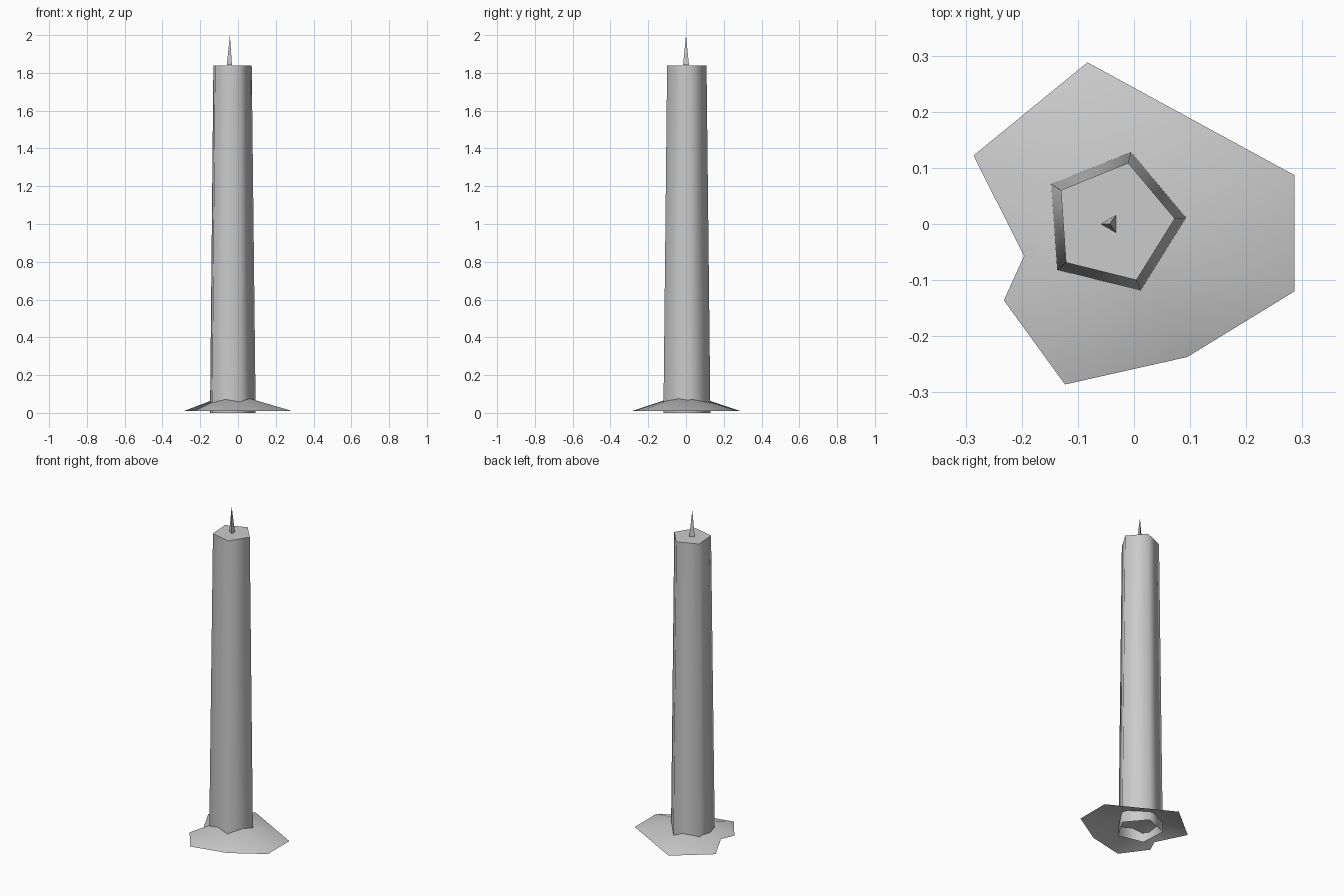
import bpy
import bmesh
import math

if "Cube" in bpy.data.objects:
    bpy.data.objects.remove(bpy.data.objects["Cube"])

CX, CY = -0.037, 0.002  # axis shared by candle, wick and wax pool


def ring(bm, sides, radius, z, turn, x=CX, y=CY):
    return [bm.verts.new((x + radius * math.cos(turn + i * math.tau / sides),
                          y + radius * math.sin(turn + i * math.tau / sides), z))
            for i in range(sides)]


def bridge(bm, low, high):
    n = len(low)
    for i in range(n):
        j = (i + 1) % n
        bm.faces.new((low[i], low[j], high[j], high[i]))


def fan(bm, rim, tip):
    for i in range(len(rim)):
        bm.faces.new((rim[i], rim[(i + 1) % len(rim)], tip))


def finish(name, bm, angle):
    mesh = bpy.data.meshes.new(name)
    bm.to_mesh(mesh)
    bm.free()
    obj = bpy.data.objects.new(name, mesh)
    bpy.context.collection.objects.link(obj)
    bpy.ops.object.select_all(action='DESELECT')
    obj.select_set(True)
    bpy.context.view_layer.objects.active = obj
    bpy.ops.object.shade_smooth_by_angle(angle=math.radians(angle))
    return obj


# candle body: tapered five-sided tube, open below and closed on top
bm = bmesh.new()
turn = math.radians(4)
bottom = ring(bm, 5, 0.131, 0.0, turn)
top = ring(bm, 5, 0.11, 1.84, turn)
bridge(bm, bottom, top)
bm.faces.new(top)
finish("candle_body", bm, 80)

# wick: thin three-sided spike
bm = bmesh.new()
base = ring(bm, 3, 0.018, 1.842, math.pi, x=-0.041, y=0.0)
fan(bm, base, bm.verts.new((-0.043, 0.0, 2.0)))
bm.faces.new(base[::-1])
finish("wick", bm, 30)

# melted wax pool: shallow irregular cone sheet
bm = bmesh.new()
outline = [(0.286, 0.087), (-0.083, 0.288), (-0.286, 0.122), (-0.196, -0.057),
           (-0.232, -0.136), (-0.123, -0.286), (0.095, -0.237), (0.286, -0.12)]
rim = [bm.verts.new((x, y, 0.01)) for x, y in outline]
fan(bm, rim, bm.verts.new((CX, CY, 0.105)))
finish("wax_pool", bm, 60)
